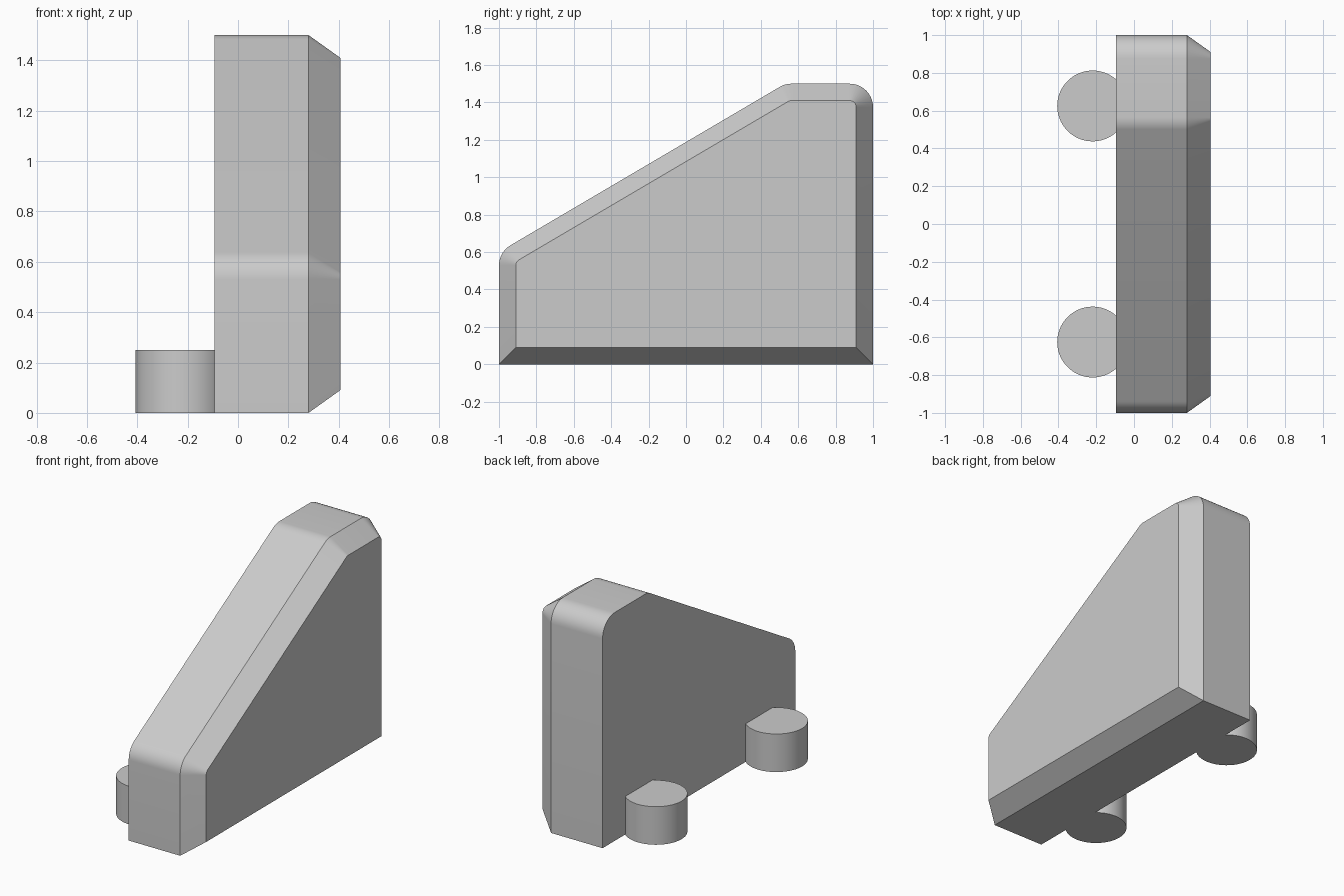
import bpy, bmesh, math
from mathutils import Vector

cube = bpy.data.objects.get("Cube")
if cube:
    bpy.data.objects.remove(cube)

grey = bpy.data.materials.new("light grey")
grey.use_nodes = True
colour = (0.6, 0.6, 0.6, 1)
grey.diffuse_color = colour
grey.node_tree.nodes["Principled BSDF"].inputs["Base Color"].default_value = colour

INNER_X, BEVEL_X, OUTER_X = -0.094, 0.28, 0.406
INSET, RADIUS, STEPS = 0.09, 0.125, 10


def finish(name, bm):
    bmesh.ops.recalc_face_normals(bm, faces=bm.faces)
    mesh = bpy.data.meshes.new(name)
    bm.to_mesh(mesh)
    bm.free()
    mesh.materials.append(grey)
    obj = bpy.data.objects.new(name, mesh)
    bpy.context.collection.objects.link(obj)
    bpy.ops.object.select_all(action='DESELECT')
    obj.select_set(True)
    bpy.context.view_layer.objects.active = obj
    bpy.ops.object.shade_smooth_by_angle(angle=math.radians(30))
    return obj


def outline(inset):
    """Side profile (y, z), upper corners rounded, shrunk by inset."""
    corners = [Vector(c) for c in ((-1, 0), (1, 0), (1, 1.5), (0.53, 1.5), (-1, 0.6))]
    points = []
    for i, corner in enumerate(corners):
        before = (corners[i - 1] - corner).normalized()
        after = (corners[(i + 1) % len(corners)] - corner).normalized()
        middle = (before + after).normalized()
        half = before.angle(after) / 2
        if i < 2:  # sharp lower corners
            points.append(corner + middle * inset / math.sin(half))
            continue
        centre = corner + middle * RADIUS / math.sin(half)
        aim = math.atan2(-middle.y, -middle.x)
        sweep = math.pi / 2 - half
        for k in range(STEPS + 1):
            a = aim + sweep * (2 * k / STEPS - 1)
            points.append(centre + (RADIUS - inset) * Vector((math.cos(a), math.sin(a))))
    return points


# Sloped slab with a bevelled outer side
bm = bmesh.new()
rings = [[bm.verts.new((x, p.x, p.y)) for p in outline(inset)]
         for x, inset in ((INNER_X, 0), (BEVEL_X, 0), (OUTER_X, INSET))]
for a, b in zip(rings, rings[1:]):
    for i in range(len(a)):
        bm.faces.new((a[i - 1], a[i], b[i], b[i - 1]))
bm.faces.new(rings[0])
bm.faces.new(rings[-1])
finish("sloped_slab", bm)

# Two round pegs, trimmed flat against the slab
for name, y in (("front_peg", -0.625), ("back_peg", 0.625)):
    bm = bmesh.new()
    bmesh.ops.create_cone(bm, cap_ends=True, segments=64, radius1=0.1875, radius2=0.1875, depth=0.25)
    bmesh.ops.translate(bm, verts=bm.verts, vec=(-0.219, y, 0.125))
    bmesh.ops.bisect_plane(bm, geom=bm.verts[:] + bm.edges[:] + bm.faces[:],
                           plane_co=(INNER_X, 0, 0), plane_no=(1, 0, 0), clear_outer=True)
    finish(name, bm)
